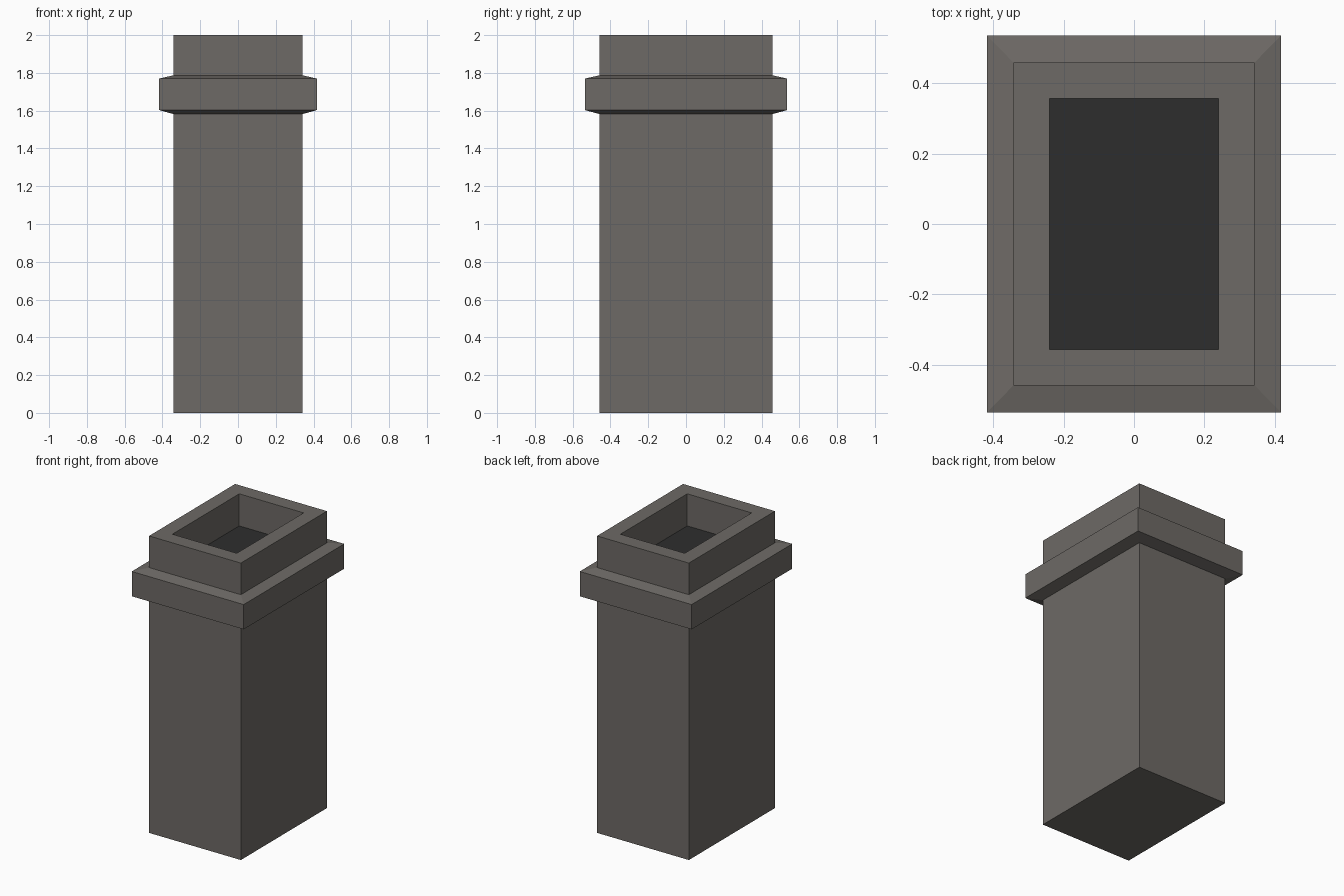
import bpy, bmesh

if "Cube" in bpy.data.objects:
    bpy.data.objects.remove(bpy.data.objects["Cube"])


def material(name, rgb):
    m = bpy.data.materials.new(name)
    m.diffuse_color = (*rgb, 1.0)
    m.use_nodes = True
    m.node_tree.nodes["Principled BSDF"].inputs["Base Color"].default_value = m.diffuse_color
    return m


stone = material("grey stone", (0.155, 0.144, 0.132))
soot = material("dark soot", (0.027, 0.027, 0.027))

# Rectangular rings (half width, half depth, height): outside upward, then down the flue
rings = [
    (0.342, 0.458, 0.0),
    (0.342, 0.458, 1.582),
    (0.417, 0.535, 1.603),
    (0.417, 0.535, 1.770),
    (0.342, 0.458, 1.787),
    (0.342, 0.458, 2.0),
    (0.240, 0.356, 2.0),
    (0.240, 0.356, 1.784),
]

# Chimney shell with collar, rim and recessed flue
bm = bmesh.new()
loops = []
for hx, hy, z in rings:
    loops.append([bm.verts.new((sx * hx, sy * hy, z))
                  for sx, sy in ((-1, -1), (1, -1), (1, 1), (-1, 1))])
for a, b in zip(loops, loops[1:]):
    for i in range(4):
        j = (i + 1) % 4
        bm.faces.new((a[i], a[j], b[j], b[i]))
bm.faces.new(loops[0][::-1])

# Sooty flue floor
floor = bm.faces.new(loops[-1])
floor.material_index = 1

mesh = bpy.data.meshes.new("chimney")
bm.to_mesh(mesh)
bm.free()
mesh.materials.append(stone)
mesh.materials.append(soot)
bpy.context.collection.objects.link(bpy.data.objects.new("chimney", mesh))
